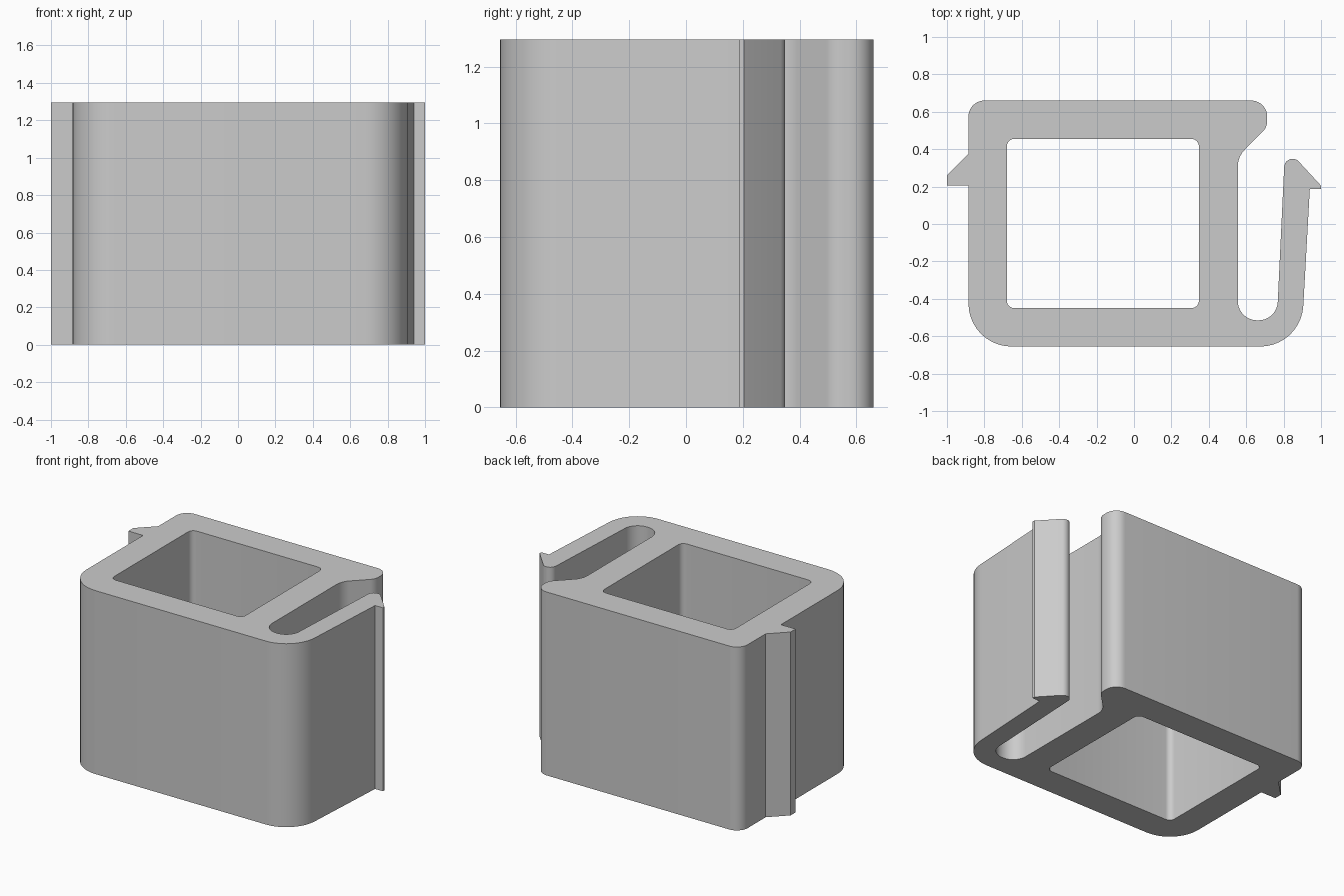
import bpy, bmesh, math
from mathutils import Vector

if "Cube" in bpy.data.objects:
    bpy.data.objects.remove(bpy.data.objects["Cube"])

HEIGHT = 1.295


def rounded(corners, steps=10):
    """Turn (x, y, radius) corners into an outline with arc fillets."""
    points = []
    for i, (x, y, r) in enumerate(corners):
        p = Vector((x, y))
        if r == 0:
            points.append(p)
            continue
        a = (Vector(corners[i - 1][:2]) - p).normalized()
        b = (Vector(corners[(i + 1) % len(corners)][:2]) - p).normalized()
        half = a.angle(b) / 2
        centre = p + (a + b).normalized() * (r / math.sin(half))
        start = p + a * (r / math.tan(half)) - centre
        end = p + b * (r / math.tan(half)) - centre
        sweep = math.pi - 2 * half
        for k in range(steps + 1):
            t = sweep * k / steps
            points.append(centre + (start * math.sin(sweep - t) + end * math.sin(t)) / math.sin(sweep))
    return points


# Outer outline: body, spring arm with barb, slot, lip and side hook
outer = [
    (-0.885, -0.655, 0.23), (0.893, -0.655, 0.23),
    (0.94, 0.187, 0), (1.0, 0.187, 0), (1.0, 0.205, 0),
    (0.808, 0.413, 0.045),
    (0.764, -0.515, 0.103), (0.555, -0.515, 0.103),
    (0.555, 0.36, 0.13), (0.712, 0.517, 0.085),
    (0.712, 0.66, 0.085), (-0.885, 0.66, 0.085),
    (-0.885, 0.375, 0), (-1.0, 0.26, 0), (-1.0, 0.205, 0), (-0.885, 0.205, 0),
]
# Rectangular opening through the body
opening = [(-0.68, -0.45, 0.04), (0.347, -0.45, 0.04), (0.347, 0.455, 0.04), (-0.68, 0.455, 0.04)]

# Fill the profile between both outlines and extrude it upwards
bm = bmesh.new()
edges = []
for outline in (rounded(outer), rounded(opening, 6)):
    verts = [bm.verts.new((p.x, p.y, 0)) for p in outline]
    edges += [bm.edges.new((v, verts[(i + 1) % len(verts)])) for i, v in enumerate(verts)]
bmesh.ops.triangle_fill(bm, edges=edges, use_beauty=True, use_dissolve=False)
result = bmesh.ops.extrude_face_region(bm, geom=bm.faces[:], use_keep_orig=True)
top = [g for g in result["geom"] if isinstance(g, bmesh.types.BMVert)]
bmesh.ops.translate(bm, verts=top, vec=(0, 0, HEIGHT))
bmesh.ops.recalc_face_normals(bm, faces=bm.faces[:])

mesh = bpy.data.meshes.new("clip_block")
bm.to_mesh(mesh)
bm.free()
block = bpy.data.objects.new("clip_block", mesh)
bpy.context.collection.objects.link(block)

grey = bpy.data.materials.new("light_grey")
grey.diffuse_color = (0.6, 0.6, 0.6, 1)
grey.use_nodes = True
grey.node_tree.nodes["Principled BSDF"].inputs["Base Color"].default_value = grey.diffuse_color
mesh.materials.append(grey)

# Smooth the fillets, keep the rims sharp
bpy.context.view_layer.objects.active = block
block.select_set(True)
bpy.ops.object.shade_smooth_by_angle(angle=math.radians(30))
